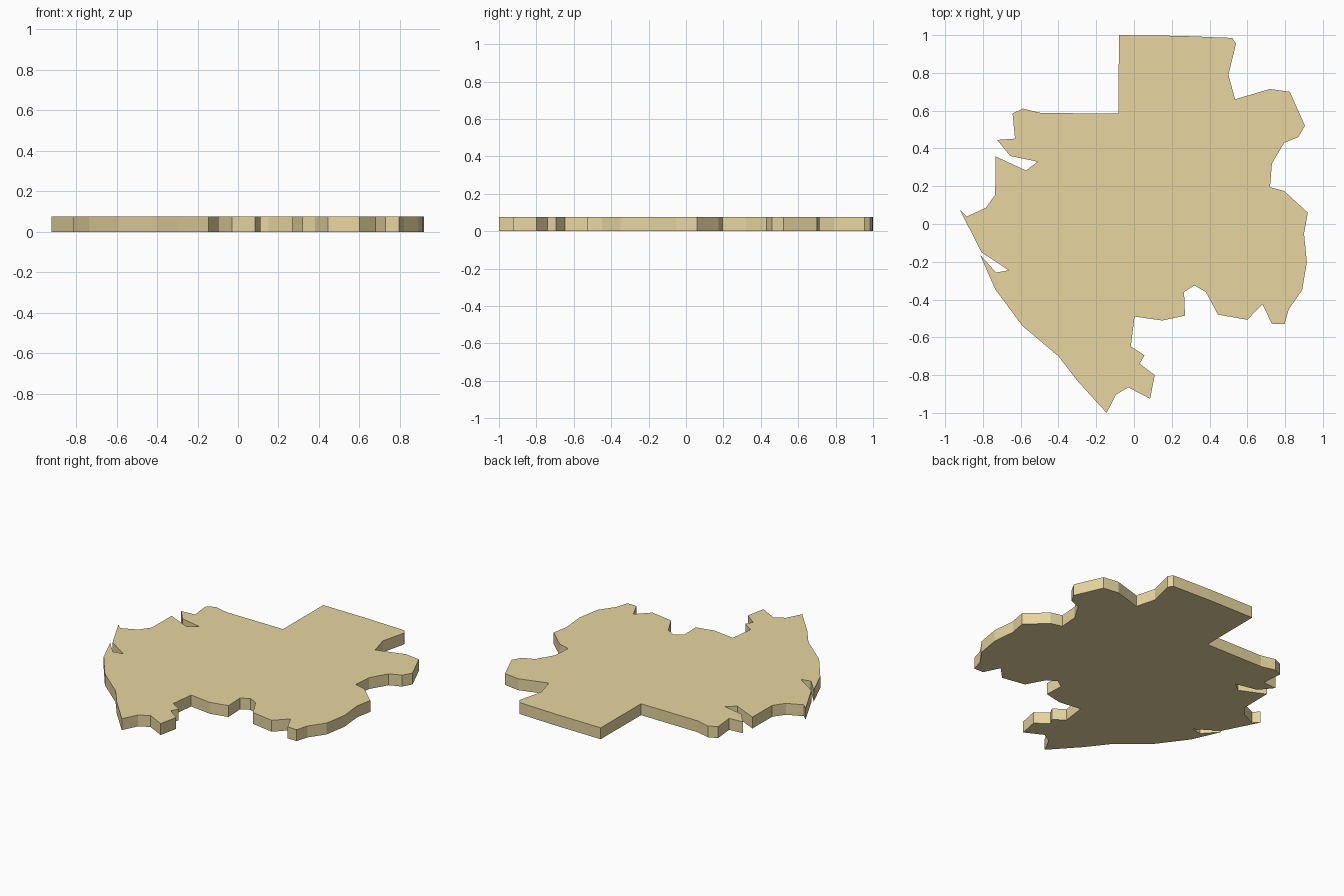
import bpy, bmesh

THICKNESS = 0.075

# Map outline, clockwise from the top-left corner
OUTLINE = [
    # north and east
    (-.08, 1), (.24, .996), (.52, .985), (.54, .955), (.5, .79), (.535, .66),
    (.72, .715), (.825, .7), (.905, .52), (.87, .46), (.795, .43), (.73, .32),
    (.72, .195), (.795, .175), (.92, .06), (.9, -.05), (.915, -.2), (.89, -.35),
    # south-east notches
    (.82, -.45), (.797, -.53), (.73, -.528), (.68, -.425), (.6, -.507),
    (.445, -.48), (.38, -.36), (.32, -.325), (.265, -.36), (.27, -.485),
    (.15, -.511), (.003, -.49), (-.017, -.648), (.055, -.695), (.03, -.74),
    (.11, -.8), (.085, -.925), (-.03, -.865), (-.095, -.903), (-.145, -1),
    # south-west coast with thin inlet
    (-.3, -.83), (-.4, -.7), (-.59, -.54), (-.735, -.345), (-.815, -.163),
    (-.73, -.257), (-.663, -.245), (-.807, -.15), (-.922, .075), (-.885, .04),
    # north-west coast with estuary
    (-.785, .085), (-.735, .155), (-.733, .358), (-.572, .283), (-.51, .33),
    (-.655, .36), (-.725, .445), (-.63, .452), (-.643, .585), (-.588, .611),
    (-.495, .588), (-.082, .584),
]

# Flat slab: the outline extruded upward
bm = bmesh.new()
base = bm.faces.new([bm.verts.new((x, y, 0)) for x, y in OUTLINE])
ext = bmesh.ops.extrude_face_region(bm, geom=[base], use_keep_orig=True)
top = [v for v in ext["geom"] if isinstance(v, bmesh.types.BMVert)]
bmesh.ops.translate(bm, verts=top, vec=(0, 0, THICKNESS))
bmesh.ops.recalc_face_normals(bm, faces=bm.faces)
caps = [f for f in bm.faces if len(f.verts) > 4]
bmesh.ops.triangulate(bm, faces=caps, ngon_method='EAR_CLIP')
mesh = bpy.data.meshes.new("map_slab")
bm.to_mesh(mesh)
bm.free()
slab = bpy.data.objects.new("map_slab", mesh)
bpy.context.collection.objects.link(slab)

# Sand colour
sand = bpy.data.materials.new("sand")
sand.diffuse_color = (0.80, 0.67, 0.35, 1)
mesh.materials.append(sand)
